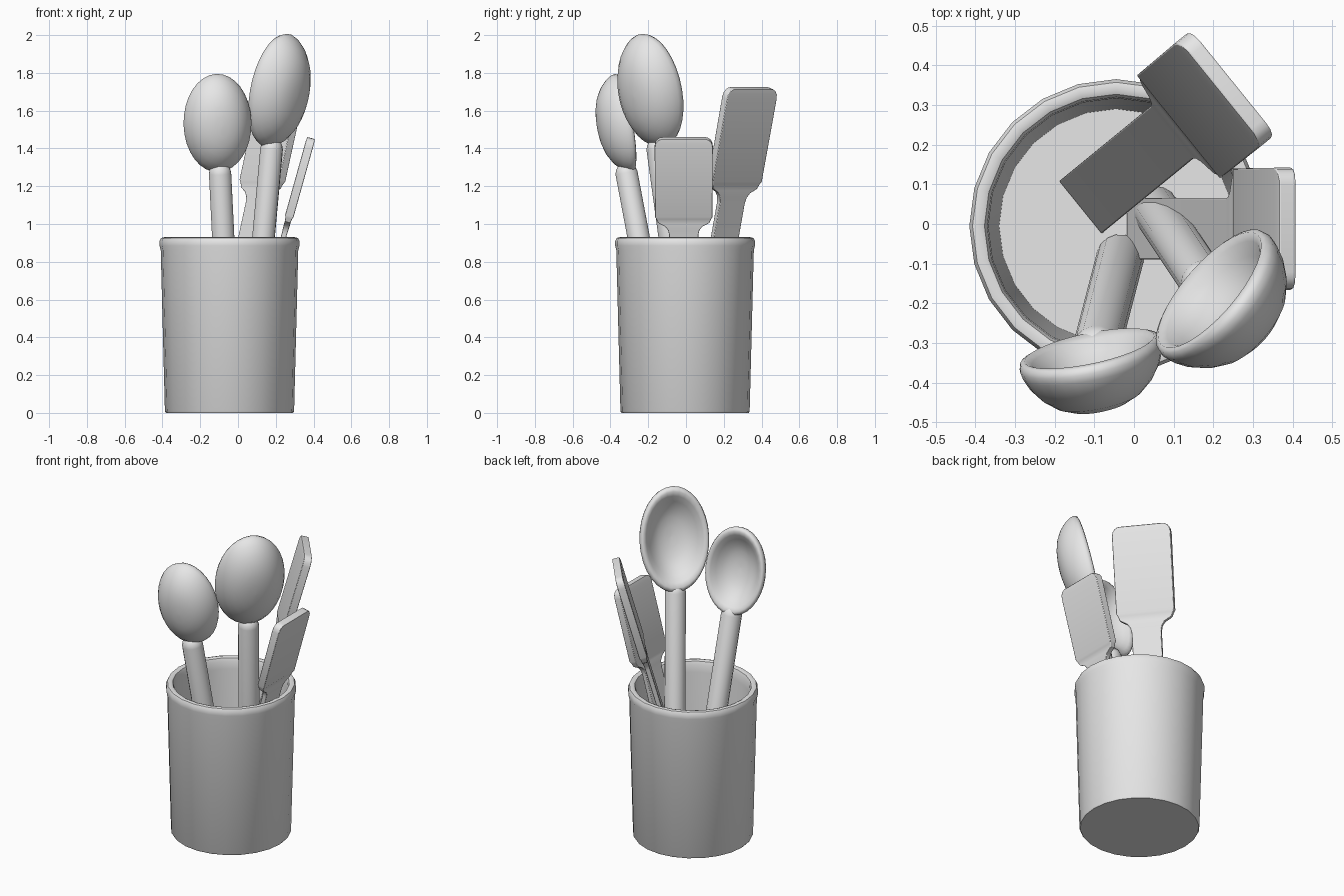
import bpy, bmesh, math
from mathutils import Vector, Matrix

if "Cube" in bpy.data.objects:
    bpy.data.objects.remove(bpy.data.objects["Cube"])

grey = bpy.data.materials.new("plain_grey")
grey.diffuse_color = (0.8, 0.8, 0.8, 1)
grey.use_nodes = True
grey.node_tree.nodes["Principled BSDF"].inputs["Base Color"].default_value = grey.diffuse_color


def frame(base, top, normal):
    """Local axes: x = width, y = facing normal, z = base to top."""
    z = (Vector(top) - Vector(base)).normalized()
    n = Vector(normal)
    n = (n - z * n.dot(z)).normalized()
    x = n.cross(z)
    m = Matrix((x, n, z)).transposed().to_4x4()
    m.translation = Vector(base)
    return m


def loft(name, rings, matrix=Matrix(), angle=40, bevel=0):
    """Skin a list of equal-length point rings and cap both ends."""
    bm = bmesh.new()
    rows = [[bm.verts.new(matrix @ Vector(p)) for p in r] for r in rings]
    n = len(rows[0])
    for a, b in zip(rows, rows[1:]):
        for i in range(n):
            j = (i + 1) % n
            bm.faces.new((a[i], a[j], b[j], b[i]))
    bm.faces.new(rows[0])
    bm.faces.new(rows[-1])
    bmesh.ops.recalc_face_normals(bm, faces=bm.faces)
    me = bpy.data.meshes.new(name)
    bm.to_mesh(me)
    bm.free()
    me.materials.append(grey)
    ob = bpy.data.objects.new(name, me)
    bpy.context.collection.objects.link(ob)
    bpy.ops.object.select_all(action='DESELECT')
    ob.select_set(True)
    bpy.context.view_layer.objects.active = ob
    bpy.ops.object.shade_smooth_by_angle(angle=math.radians(angle))
    if bevel:
        mod = ob.modifiers.new("soft_edges", 'BEVEL')
        mod.width, mod.segments = bevel, 2
        mod.limit_method, mod.angle_limit = 'ANGLE', math.radians(60)
    return ob


def circle(r, z, n):
    return [(r * math.cos(math.tau * i / n), r * math.sin(math.tau * i / n), z) for i in range(n)]


# Crock: tapered pot with rounded rim and inner floor
crock = [(0.337, 0), (0.342, 0.008), (0.364, 0.86), (0.370, 0.885), (0.370, 0.91),
         (0.362, 0.926), (0.347, 0.93), (0.332, 0.924), (0.325, 0.905), (0.322, 0.86), (0.295, 0.05)]
loft("crock", [circle(r, z, 24) for r, z in crock], Matrix.Translation((-0.045, -0.005, 0)))

# Spoon bowl cross-section: (fraction of radius, depth), outside then inside
BOWL = [(0.02, -0.11), (0.2, -0.108), (0.4, -0.10), (0.6, -0.083), (0.78, -0.055), (0.91, -0.022),
        (0.98, 0.008), (1, 0.027), (0.975, 0.043), (0.91, 0.048), (0.82, 0.036), (0.7, 0.01),
        (0.55, -0.018), (0.38, -0.036), (0.2, -0.045), (0.02, -0.048)]


def spoon(name, foot, neck, tip, facing, half_width, scale):
    foot, neck, tip = Vector(foot), Vector(neck), Vector(tip)
    m = frame(neck, tip, facing)
    half = (tip - neck).length / 2
    rings = []
    for f, d in BOWL:
        rings.append([(half_width * f * math.cos(t), d * scale, half + half * f * math.sin(t))
                      for t in [math.tau * i / 32 for i in range(32)]])
    loft(name + "_bowl", rings, m, 60)
    # Round handle with a domed end running into the bowl
    length = (neck - foot).length
    prof = [(0.06, 0), (0.06, length), (0.053, length + 0.025), (0.035, length + 0.045), (0.01, length + 0.053)]
    loft(name + "_handle", [circle(r, z, 16) for r, z in prof], frame(foot, neck, facing))


spoon("small_spoon", (-0.035, -0.085, 0.05), (-0.095, -0.315, 1.27), (-0.112, -0.405, 1.79),
      (-0.18, 0.97, 0), 0.183, 1.0)
spoon("large_spoon", (0.055, 0.035, 0.05), (0.178, -0.15, 1.40), (0.28, -0.25, 2.0),
      (-0.74, 0.65, 0), 0.203, 1.1)

# Spatula stations: (length along, half width, half thickness)
SPATULA = [(0, 0.085, 0.014), (1.11, 0.085, 0.014), (1.14, 0.091, 0.015), (1.165, 0.108, 0.016),
           (1.18, 0.135, 0.016), (1.19, 0.15, 0.016), (1.215, 0.16, 0.018), (1.23, 0.167, 0.023),
           (1.685, 0.169, 0.023), (1.71, 0.165, 0.023), (1.728, 0.154, 0.022), (1.738, 0.138, 0.021),
           (1.741, 0.12, 0.02)]


def spatula(name, foot, top, facing, wide):
    m = frame(foot, top, facing)
    k = (Vector(top) - Vector(foot)).length / SPATULA[-1][0]
    rings = [[(-w * wide, -t, z * k), (w * wide, -t, z * k), (w * wide, t, z * k), (-w * wide, t, z * k)]
             for z, w, t in SPATULA]
    loft(name, rings, m, 30, 0.004)


spatula("large_spatula", (-0.125, 0.05, 0.05), (0.235, 0.345, 1.72), (-0.78, -0.63, 0), 1.0)
spatula("small_spatula", (-0.005, -0.012, 0.05), (0.387, -0.012, 1.455), (-1, 0, 0), 0.91)
